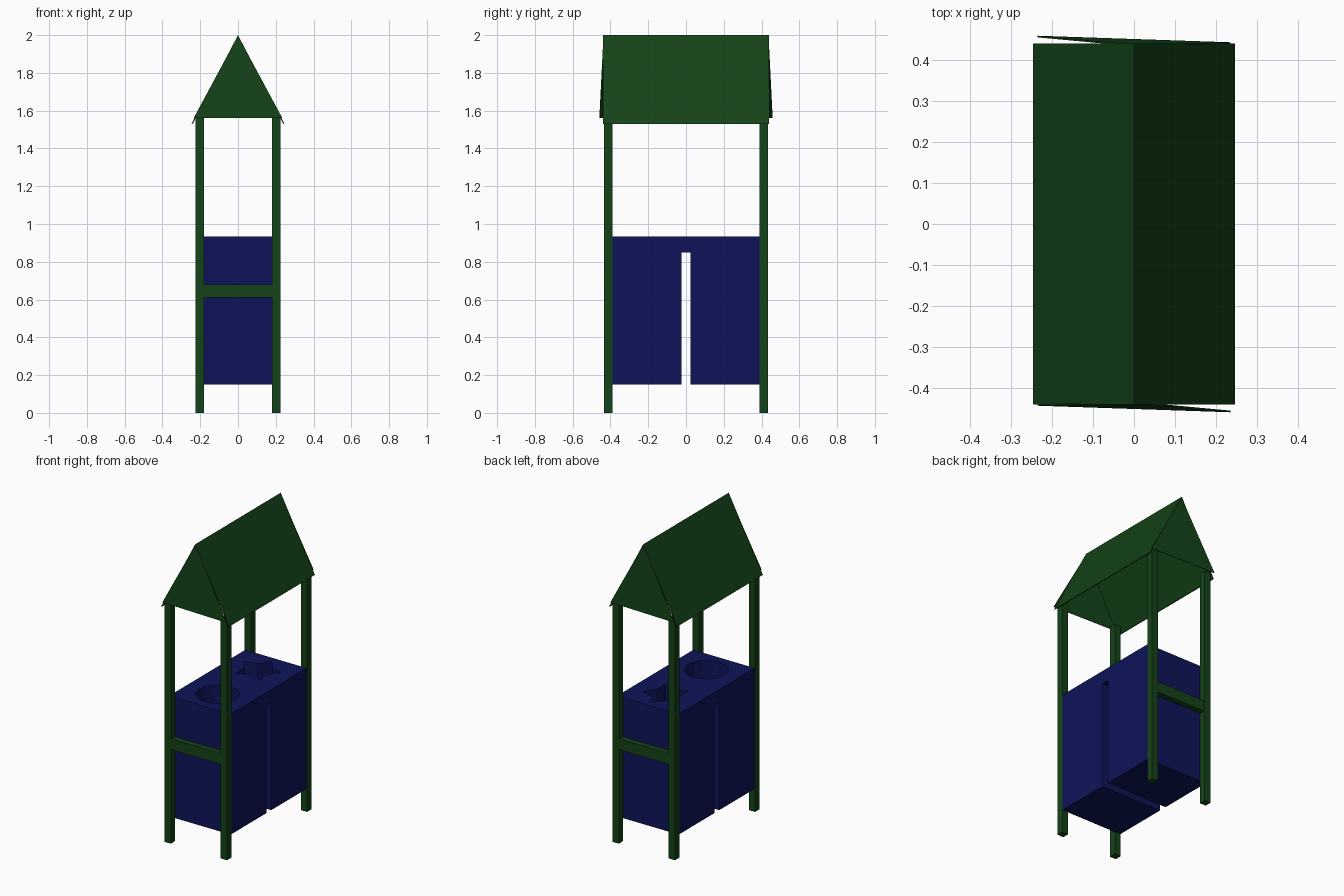
import bpy, bmesh, math
from mathutils import Vector

if "Cube" in bpy.data.objects:
    bpy.data.objects.remove(bpy.data.objects["Cube"])


def material(name, rgb):
    m = bpy.data.materials.new(name)
    m.diffuse_color = (*rgb, 1)
    m.use_nodes = True
    m.node_tree.nodes["Principled BSDF"].inputs["Base Color"].default_value = m.diffuse_color
    return m


GREEN = material("green_paint", (0.007, 0.055, 0.009))
BLUE = material("blue_plastic", (0.004, 0.007, 0.10))


def prism(name, profile, offset, mat=None):
    """Extrude a flat polygon along the offset vector."""
    bm = bmesh.new()
    face = bm.faces.new([bm.verts.new(p) for p in profile])
    ext = bmesh.ops.extrude_face_region(bm, geom=[face])
    verts = [g for g in ext["geom"] if isinstance(g, bmesh.types.BMVert)]
    bmesh.ops.translate(bm, verts=verts, vec=Vector(offset))
    bmesh.ops.recalc_face_normals(bm, faces=bm.faces)
    me = bpy.data.meshes.new(name)
    bm.to_mesh(me)
    bm.free()
    ob = bpy.data.objects.new(name, me)
    bpy.context.collection.objects.link(ob)
    if mat:
        me.materials.append(mat)
    return ob


def box(name, x0, x1, y0, y1, z0, z1, mat):
    return prism(name, [(x0, y0, z0), (x1, y0, z0), (x1, y1, z0), (x0, y1, z0)],
                 (0, 0, z1 - z0), mat)


# Four corner posts
for sx in (-1, 1):
    for sy in (-1, 1):
        cx, cy, h = sx * 0.2025, sy * 0.4125, 0.0225
        box("corner_post", cx - h, cx + h, cy - h, cy + h, 0, 1.565, GREEN)

# Rails across both ends
for sy in (-1, 1):
    ya, yb = sorted((sy * 0.392, sy * 0.43))
    box("end_rail", -0.182, 0.182, ya, yb, 0.61, 0.68, GREEN)

# Twin bin body: inverted U profile extruded across the width
u = [(-0.392, 0.15), (-0.025, 0.15), (-0.025, 0.85), (0.025, 0.85),
     (0.025, 0.15), (0.392, 0.15), (0.392, 0.935), (-0.392, 0.935)]
bins = prism("twin_bin", [(-0.222, y, z) for y, z in u], (0.444, 0, 0), BLUE)

# Openings in the top: one round, one star shaped
def opening(name, y, n, radii):
    pts = []
    for i in range(n):
        a = math.pi / 2 + 2 * math.pi * i / n
        r = radii[i % len(radii)]
        pts.append((r * math.cos(a), y + r * math.sin(a), 0.4))
    cutter = prism(name, pts, (0, 0, 0.6))
    mod = bins.modifiers.new(name, "BOOLEAN")
    mod.operation = "DIFFERENCE"
    mod.solver = "EXACT"
    mod.object = cutter
    return cutter


cutters = [opening("round_opening", -0.21, 16, [0.13]),
           opening("star_opening", 0.21, 10, [0.14, 0.085])]
dg = bpy.context.evaluated_depsgraph_get()
cut_mesh = bpy.data.meshes.new_from_object(bins.evaluated_get(dg))
bins.modifiers.clear()
bins.data = cut_mesh
for c in cutters:
    bpy.data.objects.remove(c)

# Roof slopes: thin sheets meeting at the ridge
for sx in (-1, 1):
    s = sx * 0.003
    prism("roof_slope",
          [(0, -0.44 , 2.0), (sx * 0.246, -0.44, 1.53),
           (sx * 0.24, -0.44, 1.53), (0, -0.44, 1.99)],
          (0, 0.88, 0), GREEN)

# Slightly skewed gable sheets, leaning outward at the foot
for sy in (-1, 1):
    prism("gable_panel",
          [(0, sy * 0.437, 1.997), (sy * 0.235, sy * 0.443, 1.56),
           (-sy * 0.235, sy * 0.459, 1.56)],
          (0, -sy * 0.004, 0), GREEN)
